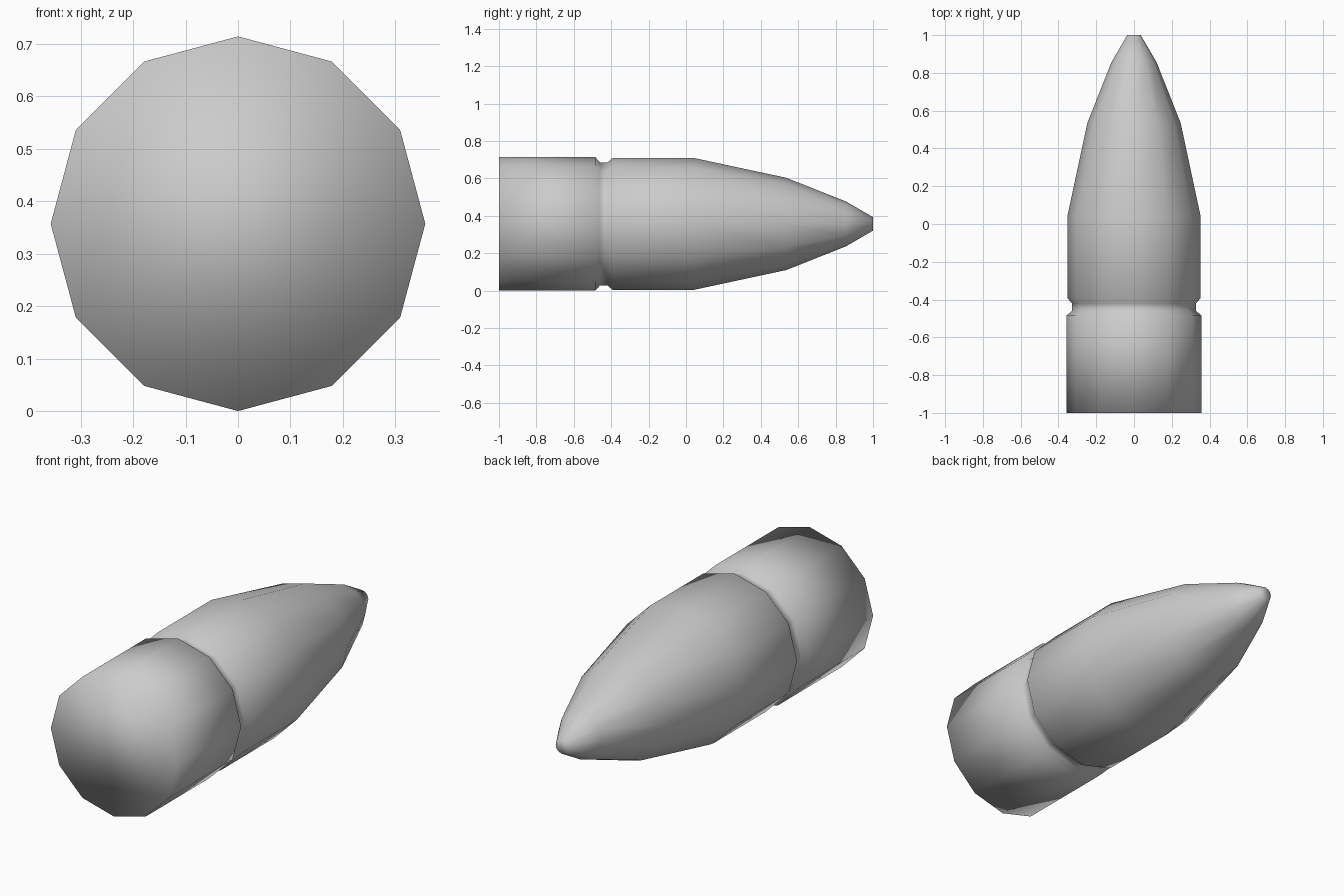
import bpy, bmesh
from math import sin, cos, tau

if "Cube" in bpy.data.objects:
    bpy.data.objects.remove(bpy.data.objects["Cube"])

SIDES = 12
CENTRE_Z = 0.357

# Profile along the length: (y, radius)
PROFILE = [
    (-1.0, 0.357), (-0.485, 0.357),      # base section
    (-0.46, 0.329), (-0.42, 0.329),      # crimp groove
    (-0.392, 0.353), (0.04, 0.353),      # straight body
    (0.535, 0.247), (0.855, 0.12),       # tapering nose
    (1.0, 0.036),                        # blunt tip
]


def lathe_along_y(name, profile):
    bm = bmesh.new()
    rings = [[bm.verts.new((r * sin(tau * i / SIDES), y,
                            CENTRE_Z + r * cos(tau * i / SIDES)))
              for i in range(SIDES)] for y, r in profile]
    for a, b in zip(rings, rings[1:]):
        for i in range(SIDES):
            j = (i + 1) % SIDES
            bm.faces.new((a[i], a[j], b[j], b[i]))
    # Flat end caps
    bm.faces.new(rings[0])
    bm.faces.new(rings[-1])
    bmesh.ops.recalc_face_normals(bm, faces=bm.faces)
    for f in bm.faces:
        f.smooth = True
    mesh = bpy.data.meshes.new(name)
    bm.to_mesh(mesh)
    bm.free()
    obj = bpy.data.objects.new(name, mesh)
    bpy.context.collection.objects.link(obj)
    return obj


# Pointed slug with a groove
lathe_along_y("pointed_slug", PROFILE)
